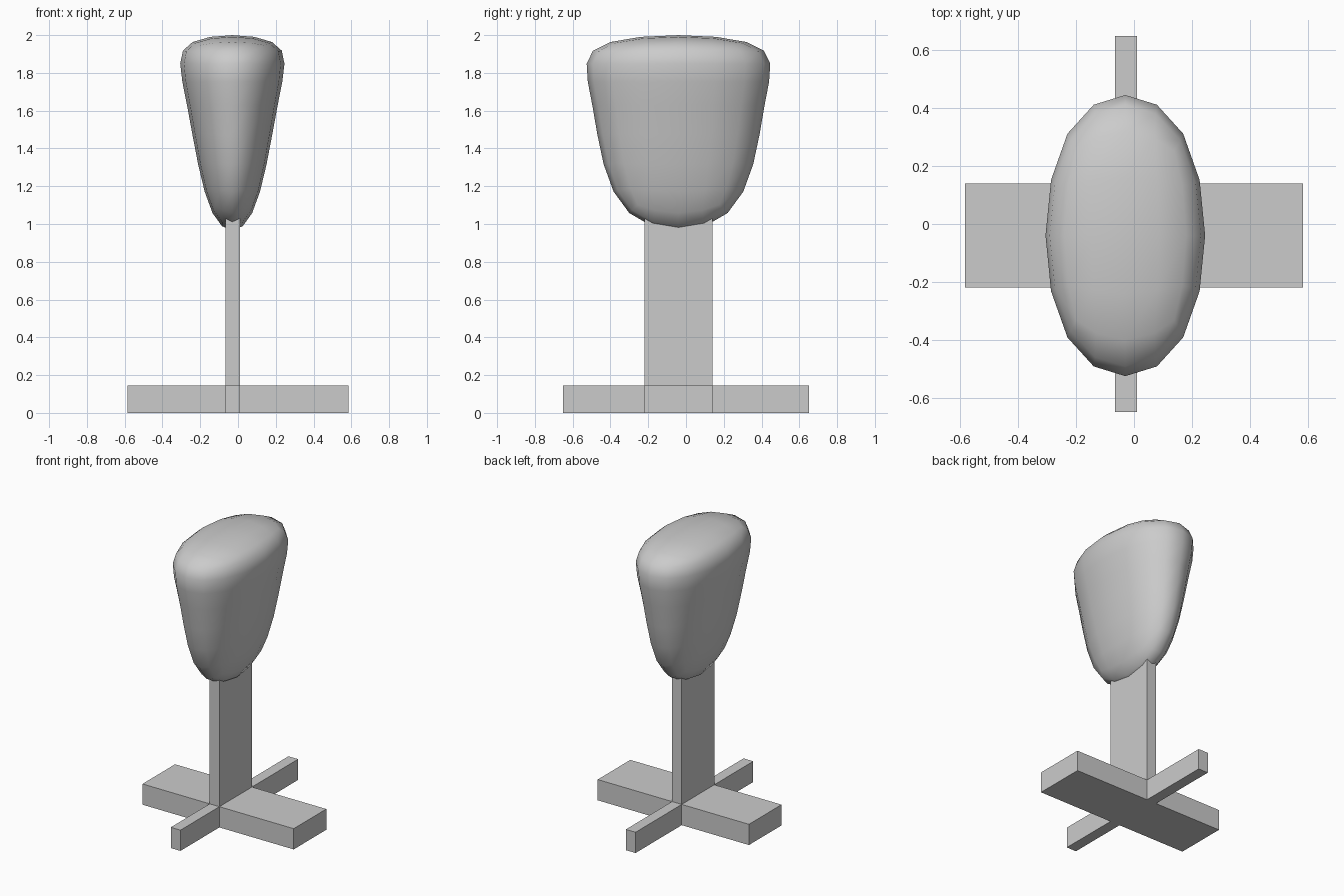
import bpy, bmesh
from mathutils import Vector

if "Cube" in bpy.data.objects:
    bpy.data.objects.remove(bpy.data.objects["Cube"])


def new_object(name, bm):
    bmesh.ops.recalc_face_normals(bm, faces=bm.faces)
    mesh = bpy.data.meshes.new(name)
    bm.to_mesh(mesh)
    bm.free()
    obj = bpy.data.objects.new(name, mesh)
    bpy.context.collection.objects.link(obj)
    return obj


# Stand: a core block whose sides are extruded into feet and top into a post
bm = bmesh.new()
bmesh.ops.create_cube(bm, size=1)
lo, hi = Vector((-0.065, -0.22, 0)), Vector((0.01, 0.14, 0.145))
for v in bm.verts:
    v.co = [hi[i] if v.co[i] > 0 else lo[i] for i in range(3)]
bm.normal_update()
# axis, direction, coordinate reached
reach = [(0, 1, 0.585), (0, -1, -0.585), (1, 1, 0.65), (1, -1, -0.65), (2, 1, 1.1)]
for axis, sign, end in reach:
    bm.normal_update()
    face = max(bm.faces, key=lambda f: (round(f.normal[axis] * sign, 3),
                                        f.calc_center_median()[axis] * sign))
    result = bmesh.ops.extrude_discrete_faces(bm, faces=[face])
    for v in result["faces"][0].verts:
        v.co[axis] = end
bmesh.ops.remove_doubles(bm, verts=bm.verts, dist=0.0001)
new_object("stand", bm)

# Head: three-ring tapered box cage, rounded by subdivision
cx, cy = -0.03, -0.04
rings = [(0.90, 0.137, 0.404), (1.71, 0.264, 0.487), (2.025, 0.376, 0.631)]
bm = bmesh.new()
loops = [[bm.verts.new((cx + sx * hx, cy + sy * hy, z))
          for sx, sy in ((-1, -1), (1, -1), (1, 1), (-1, 1))]
         for z, hx, hy in rings]
bm.faces.new(loops[0][::-1])
bm.faces.new(loops[-1])
for a, b in zip(loops, loops[1:]):
    for i in range(4):
        j = (i + 1) % 4
        bm.faces.new((a[i], a[j], b[j], b[i]))
for f in bm.faces:
    f.smooth = True
head = new_object("head", bm)
sub = head.modifiers.new("Round", "SUBSURF")
sub.levels = sub.render_levels = 2
